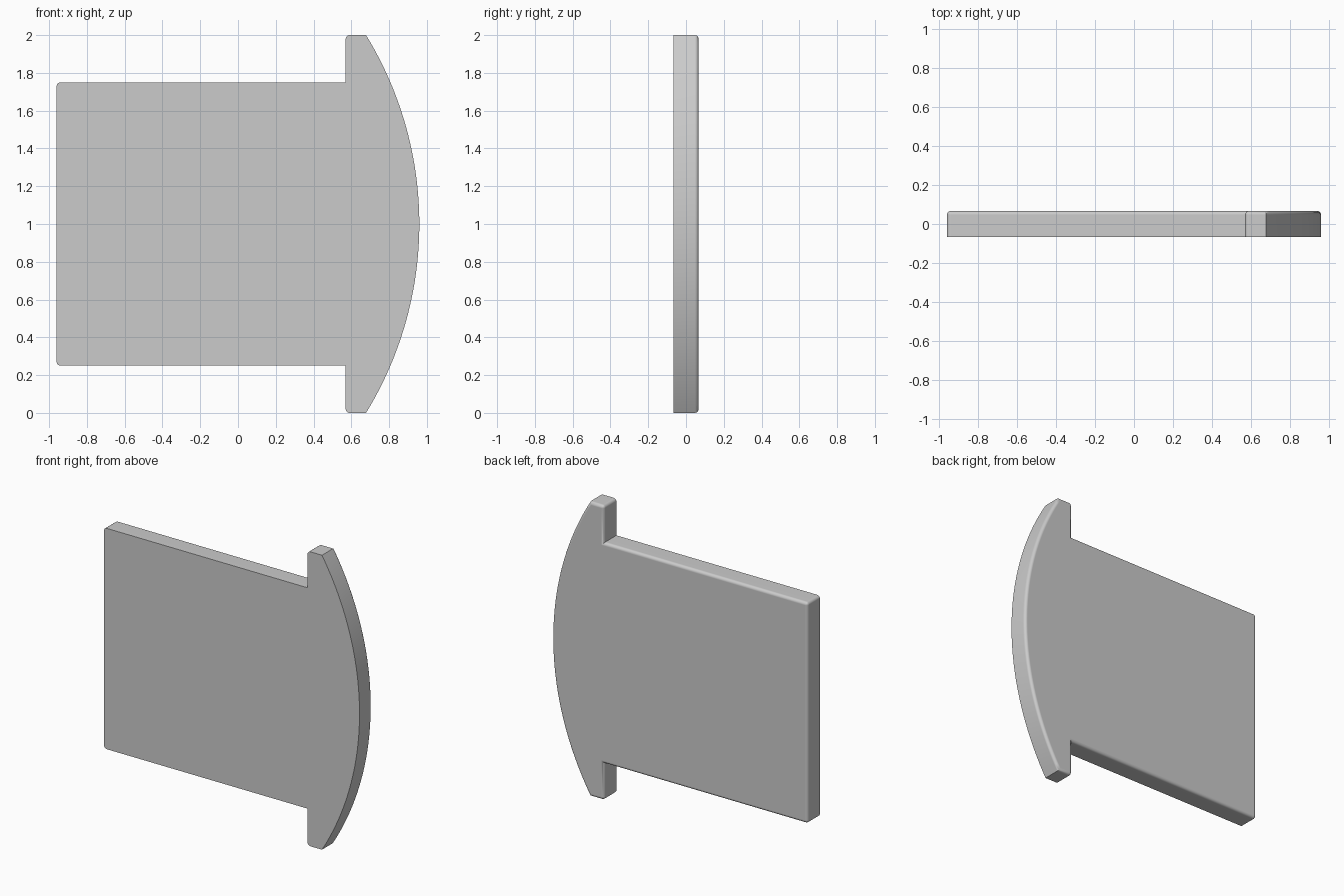
import bpy, bmesh, math

if "Cube" in bpy.data.objects:
    bpy.data.objects.remove(bpy.data.objects["Cube"])

HALF_T = 0.067                      # half thickness
TAB_L, NECK, TIP, NOSE = -0.96, 0.57, 0.678, 0.96
TAB_LOW, TAB_TOP = 0.25, 1.75
ROUND = 0.02
ARC_STEPS = 48

# Outline in x, z: rectangular tab plus curved head
sag = NOSE - TIP
radius = (1 + sag * sag) / (2 * sag)
half = math.asin(1 / radius)
arc = []
for i in range(ARC_STEPS + 1):
    a = -half + 2 * half * i / ARC_STEPS
    arc.append((NOSE - radius + radius * math.cos(a), 1 + radius * math.sin(a)))
corners = [(NECK, 2), (TAB_L, TAB_TOP), (TAB_L, TAB_LOW), (NECK, 0)]
outline = arc + [corners[0], (NECK, TAB_TOP), corners[1], corners[2],
                 (NECK, TAB_LOW), corners[3]]

# Extrude the outline from front to back
bm = bmesh.new()
front = bm.faces.new([bm.verts.new((x, -HALF_T, z)) for x, z in outline])
ext = bmesh.ops.extrude_face_region(bm, geom=[front], use_keep_orig=True)
back_verts = [g for g in ext["geom"] if isinstance(g, bmesh.types.BMVert)]
bmesh.ops.translate(bm, verts=back_verts, vec=(0, 2 * HALF_T, 0))
bmesh.ops.recalc_face_normals(bm, faces=bm.faces)


def is_rounded(edge):
    a, b = (v.co for v in edge.verts)
    if a.y > 0 and b.y > 0:
        return True                 # rim of the back face
    across = abs(a.y - b.y) > HALF_T
    return across and any(math.hypot(a.x - x, a.z - z) < 1e-4 for x, z in corners)


# Round the back rim and the four outer left corners
bmesh.ops.bevel(bm, geom=[e for e in bm.edges if is_rounded(e)], offset=ROUND,
                offset_type='OFFSET', segments=4, profile=0.5,
                affect='EDGES', clamp_overlap=False)
bmesh.ops.recalc_face_normals(bm, faces=bm.faces)

mesh = bpy.data.meshes.new("curved_head_plate")
bm.to_mesh(mesh)
bm.free()
plate = bpy.data.objects.new("curved_head_plate", mesh)
bpy.context.collection.objects.link(plate)

# Smooth roundings with flat large faces
bpy.context.view_layer.objects.active = plate
plate.select_set(True)
bpy.ops.object.shade_smooth_by_angle(angle=math.radians(35))
weighted = plate.modifiers.new("weighted_normals", 'WEIGHTED_NORMAL')
weighted.keep_sharp = True
